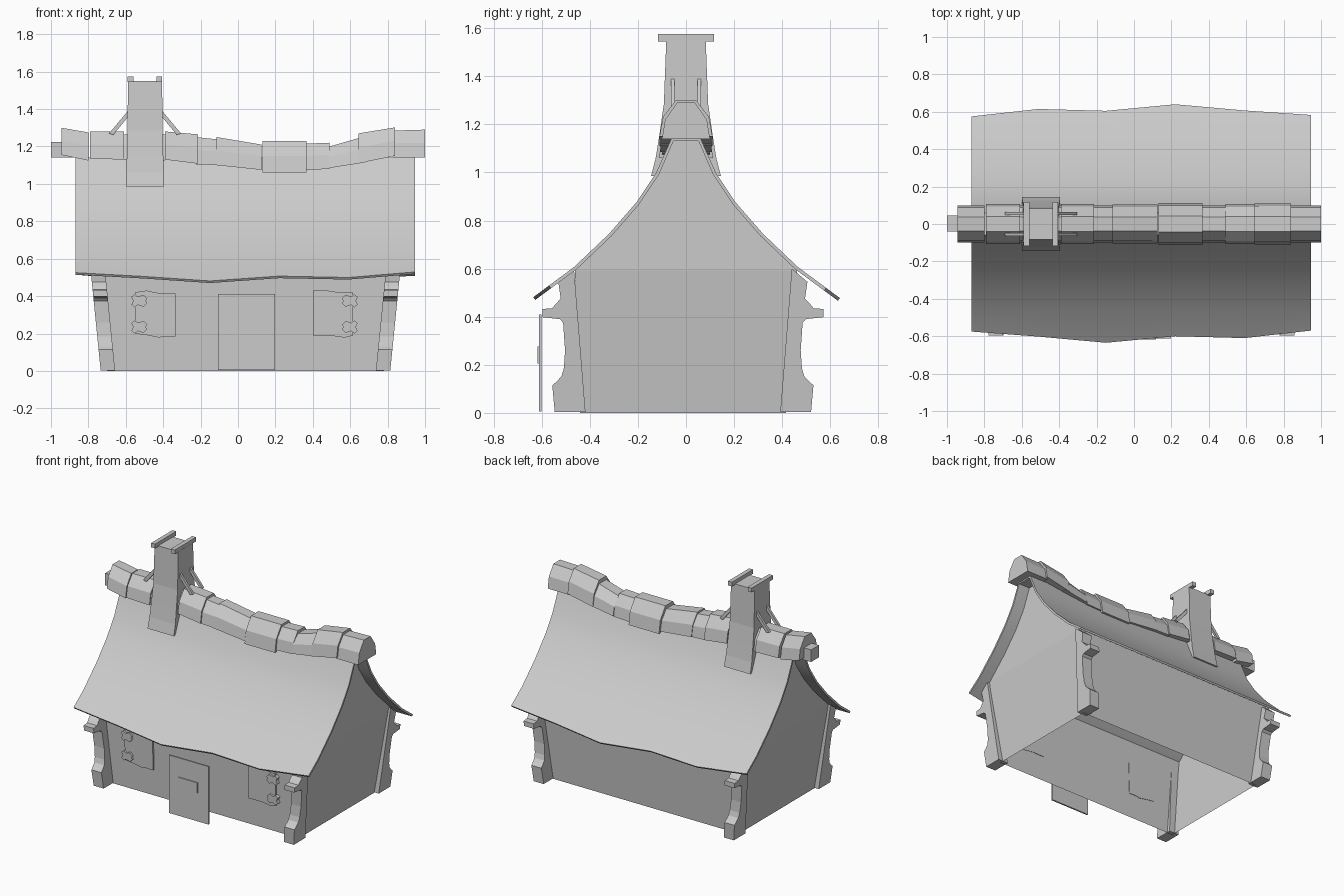
import bpy, bmesh

CX, CY = 0.04, -0.013      # centre of the house body


def make(name, verts, faces):
    me = bpy.data.meshes.new(name)
    bm = bmesh.new()
    vs = [bm.verts.new(v) for v in verts]
    for f in faces:
        bm.faces.new([vs[i] for i in f])
    bmesh.ops.recalc_face_normals(bm, faces=bm.faces)
    bm.to_mesh(me)
    bm.free()
    ob = bpy.data.objects.new(name, me)
    bpy.context.collection.objects.link(ob)
    return ob


def loft(name, rings, closed=True):
    """Skin matching rings; closed rings also get end caps."""
    n = len(rings[0])
    verts = [v for r in rings for v in r]
    faces = []
    for k in range(len(rings) - 1):
        for i in range(n if closed else n - 1):
            j = (i + 1) % n
            faces.append((k * n + i, k * n + j, (k + 1) * n + j, (k + 1) * n + i))
    if closed:
        faces += [tuple(range(n)), tuple(range((len(rings) - 1) * n, len(rings) * n))]
    return make(name, verts, faces)


def box(name, x0, x1, y0, y1, z0, z1):
    return loft(name, [[(x0, y0, z), (x1, y0, z), (x1, y1, z), (x0, y1, z)] for z in (z0, z1)])


# walls: lean outwards up to the eaves, upright gables above, open underneath
half = [(0.428, 0), (0.462, 0.592), (0.314, 0.732), (0.2, 0.866), (0.12, 0.986), (0.056, 1.13)]
outline = [(CY + y if z < 0.3 else y, z) for y, z in half]
outline += [(CY - y if z < 0.3 else -y, z) for y, z in reversed(half)]
n = len(outline)
verts = [(CX + s * (0.74 + 0.13 * min(z, 0.592)), y, z) for s in (-1, 1) for y, z in outline]
faces = [(0, 1, n + 1, n), (n - 2, n - 1, 2 * n - 1, 2 * n - 2)]
for o in (0, n):
    faces += [(o, o + 1, o + n - 2, o + n - 1), tuple(range(o + 1, o + n - 1))]
make("walls", verts, faces)

# roof: sweeping curve with wavy eaves
stations = [(-0.87, 0.575, 0.575), (-0.51, 0.602, 0.615), (-0.15, 0.635, 0.605),
            (0.22, 0.6, 0.64), (0.59, 0.61, 0.607), (0.945, 0.57, 0.583)]
slope = [(0.465, 0.607), (0.32, 0.745), (0.205, 0.877), (0.125, 0.997), (0.06, 1.142)]


def eave(y):
    return 0.607 - (y - 0.465) * 0.74


rings = []
for x, f, b in stations:
    rings.append([(x, -f, eave(f))] + [(x, -y, z) for y, z in slope]
                 + [(x, y, z) for y, z in reversed(slope)] + [(x, b, eave(b))])
roof = loft("roof", rings, closed=False)
if sum(p.normal.z for p in roof.data.polygons) < 0:
    roof.data.flip_normals()
mod = roof.modifiers.new("thickness", 'SOLIDIFY')
mod.thickness = 0.014
mod.offset = -1
bpy.context.view_layer.objects.active = roof
roof.select_set(True)
bpy.ops.object.modifier_apply(modifier=mod.name)
bpy.ops.object.shade_smooth_by_angle(angle=0.6)
roof.select_set(False)

# corner posts: bracket profile, leaning with the walls
post = [(0.405, 0.003), (0.533, 0.003), (0.543, 0.115), (0.525, 0.13), (0.505, 0.152), (0.495, 0.185),
        (0.49, 0.26), (0.498, 0.375), (0.512, 0.39), (0.584, 0.398), (0.584, 0.432), (0.543, 0.435),
        (0.53, 0.452), (0.508, 0.475), (0.518, 0.545), (0.453, 0.6)]
for sx in (-1, 1):
    for sy in (-1, 1):
        loft("corner_post", [[(CX + sx * (w + 0.1 * z), CY + sy * y, z) for y, z in post]
                             for w in (0.697, 0.774)])

# ridge tiles: x0, x1, base and top at left, base and top at right, half width
tiles = [(-0.945, -0.8, 1.155, 1.3, 1.125, 1.275, 0.1),
         (-0.79, -0.61, 1.135, 1.28, 1.13, 1.28, 0.108),
         (-0.61, -0.39, 1.13, 1.265, 1.125, 1.265, 0.1),
         (-0.39, -0.215, 1.13, 1.28, 1.108, 1.265, 0.108),
         (-0.225, -0.11, 1.105, 1.25, 1.1, 1.238, 0.1),
         (-0.115, 0.125, 1.1, 1.25, 1.075, 1.21, 0.104),
         (0.13, 0.365, 1.06, 1.23, 1.06, 1.23, 0.113),
         (0.365, 0.49, 1.075, 1.215, 1.08, 1.22, 0.1),
         (0.49, 0.68, 1.085, 1.2, 1.115, 1.255, 0.106),
         (0.645, 0.84, 1.11, 1.27, 1.15, 1.302, 0.11),
         (0.83, 1.0, 1.14, 1.285, 1.14, 1.29, 0.1)]
arc = [(-1, 0), (-0.87, 0.53), (-0.37, 1), (0.37, 1), (0.87, 0.53), (1, 0)]
for x0, x1, a, b, c, d, w in tiles:
    loft("ridge_tile", [[(x, u * w, lo + (hi - lo) * v) for u, v in arc]
                        for x, lo, hi in ((x0, a, b), (x1, c, d))])
box("ridge_beam", -1.0, -0.88, -0.04, 0.045, 1.14, 1.225)

# chimney with flared foot and two cap bars
shaft = [(0.985, 0.145, 0.102), (1.06, 0.126, 0.1), (1.16, 0.11, 0.097), (1.285, 0.092, 0.094), (1.55, 0.082, 0.091)]
loft("chimney", [[(-0.497 + sx * w, sy * d, z) for sx, sy in ((-1, -1), (1, -1), (1, 1), (-1, 1))]
                 for z, d, w in shaft])
for x in (-0.575, -0.422):
    box("chimney_cap_bar", x - 0.015, x + 0.015, -0.117, 0.117, 1.545, 1.575)

# diagonal braces beside the chimney
for s in (-1, 1):
    for y in (-0.055, 0.055):
        pts = [(0.085, 1.365), (0.085, 1.398), (0.192, 1.27), (0.17, 1.262)]
        loft("chimney_brace", [[(-0.497 + s * x, y + t, z) for x, z in pts] for t in (-0.008, 0.008)])

# free-standing door with a small window panel
box("door", -0.107, 0.198, -0.611, -0.6, 0.005, 0.41)
box("door_window", -0.028, 0.117, -0.618, -0.605, 0.205, 0.277)


# shutters and hinges follow the slope of the front wall
def wall_plate(name, pts, out):
    loft(name, [[(x, -0.441 - 0.0355 * z - o, z) for x, z in pts] for o in (-0.003, out)])


wall_plate("left_shutter", [(-0.552, 0.2), (-0.48, 0.19), (-0.42, 0.178), (-0.4, 0.184), (-0.335, 0.184),
                            (-0.335, 0.415), (-0.42, 0.415), (-0.49, 0.43), (-0.552, 0.42)], 0.012)
wall_plate("right_shutter", [(0.404, 0.186), (0.5, 0.188), (0.57, 0.178), (0.615, 0.19),
                             (0.615, 0.418), (0.54, 0.42), (0.46, 0.432), (0.404, 0.432)], 0.012)
hinge = [(0, 0.02), (0.018, 0.035), (0.035, 0.022), (0.065, 0.032), (0.085, 0.012), (0.076, 0),
         (0.085, -0.012), (0.065, -0.032), (0.035, -0.022), (0.018, -0.035), (0, -0.02), (0.01, 0)]
for x, s in ((-0.57, 1), (0.64, -1)):
    for z in (0.235, 0.375):
        wall_plate("shutter_hinge", [(x + s * u, z + v) for u, v in hinge], 0.025)
